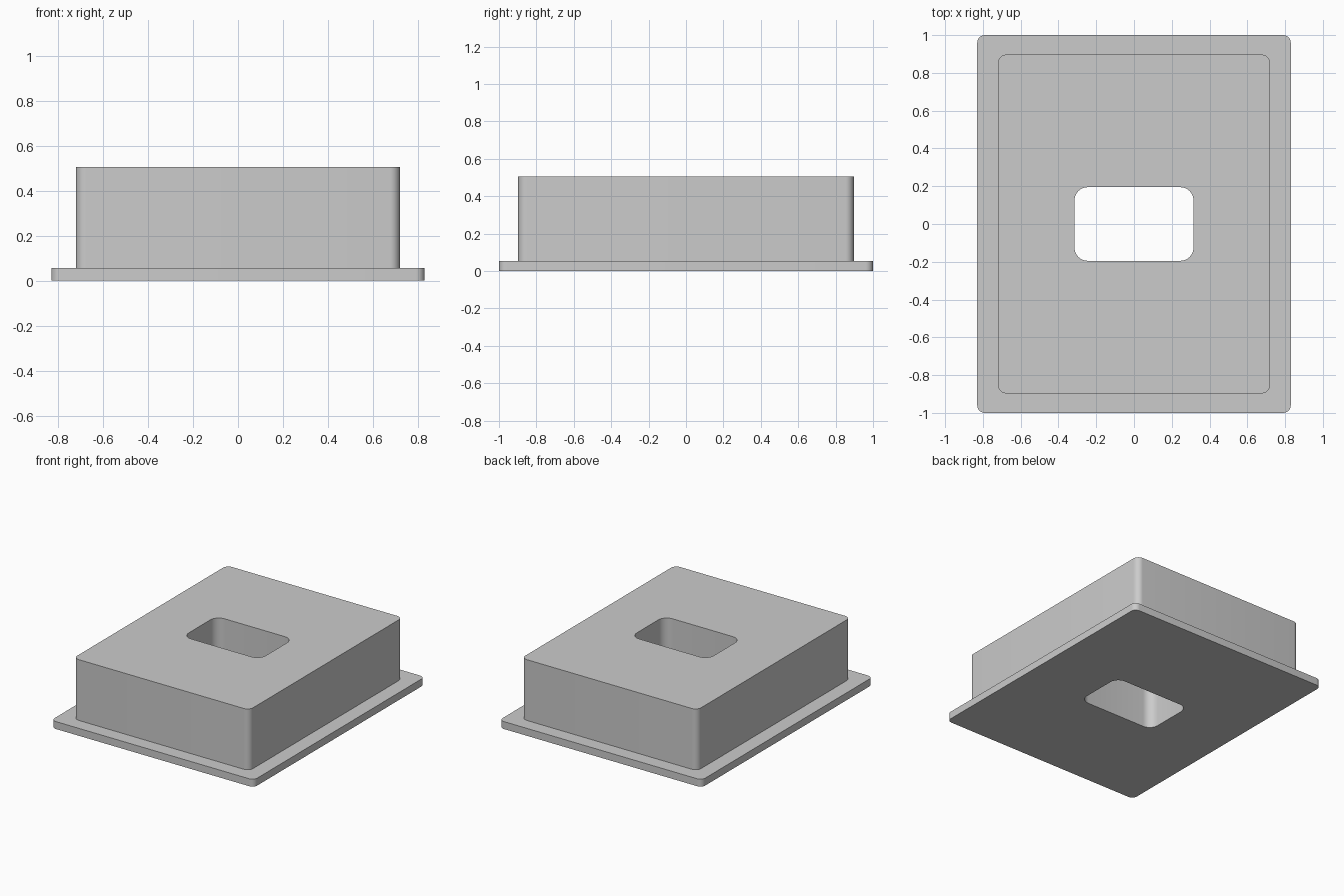
import bpy
import bmesh
import math

cube = bpy.data.objects.get("Cube")
if cube:
    bpy.data.objects.remove(cube, do_unlink=True)

CORNER_STEPS = 8
FLANGE = (0.83, 1.0, 0.04)    # half width, half depth, corner radius
BODY = (0.72, 0.897, 0.045)
HOLE = (0.315, 0.195, 0.07)
FLANGE_TOP, BODY_TOP = 0.055, 0.505

grey = bpy.data.materials.new("light grey")
grey.use_nodes = True
colour = (0.6, 0.6, 0.6, 1)
grey.diffuse_color = colour
grey.node_tree.nodes["Principled BSDF"].inputs["Base Color"].default_value = colour


def rounded_loop(bm, shape, z):
    """Ring of vertices around a rounded rectangle."""
    half_x, half_y, radius = shape
    ring = []
    for corner, (sx, sy) in enumerate([(1, 1), (-1, 1), (-1, -1), (1, -1)]):
        for step in range(CORNER_STEPS + 1):
            angle = (corner + step / CORNER_STEPS) * math.pi / 2
            ring.append(bm.verts.new((sx * (half_x - radius) + radius * math.cos(angle),
                                      sy * (half_y - radius) + radius * math.sin(angle), z)))
    return ring


# Closed section: underside, flange edge, ledge, body wall, top, hole wall
section = [(HOLE, 0), (FLANGE, 0), (FLANGE, FLANGE_TOP),
           (BODY, FLANGE_TOP), (BODY, BODY_TOP), (HOLE, BODY_TOP)]
bm = bmesh.new()
rings = [rounded_loop(bm, shape, z) for shape, z in section]
for i, ring in enumerate(rings):
    following = rings[(i + 1) % len(rings)]
    for j in range(len(ring)):
        k = (j + 1) % len(ring)
        bm.faces.new((ring[j], ring[k], following[k], following[j]))
bmesh.ops.recalc_face_normals(bm, faces=bm.faces[:])

mesh = bpy.data.meshes.new("flanged_block")
bm.to_mesh(mesh)
bm.free()
mesh.materials.append(grey)
block = bpy.data.objects.new("flanged_block", mesh)
bpy.context.collection.objects.link(block)

# Smooth rounded corners, crisp rims
bpy.ops.object.select_all(action="DESELECT")
block.select_set(True)
bpy.context.view_layer.objects.active = block
bpy.ops.object.shade_smooth_by_angle(angle=math.radians(30))
